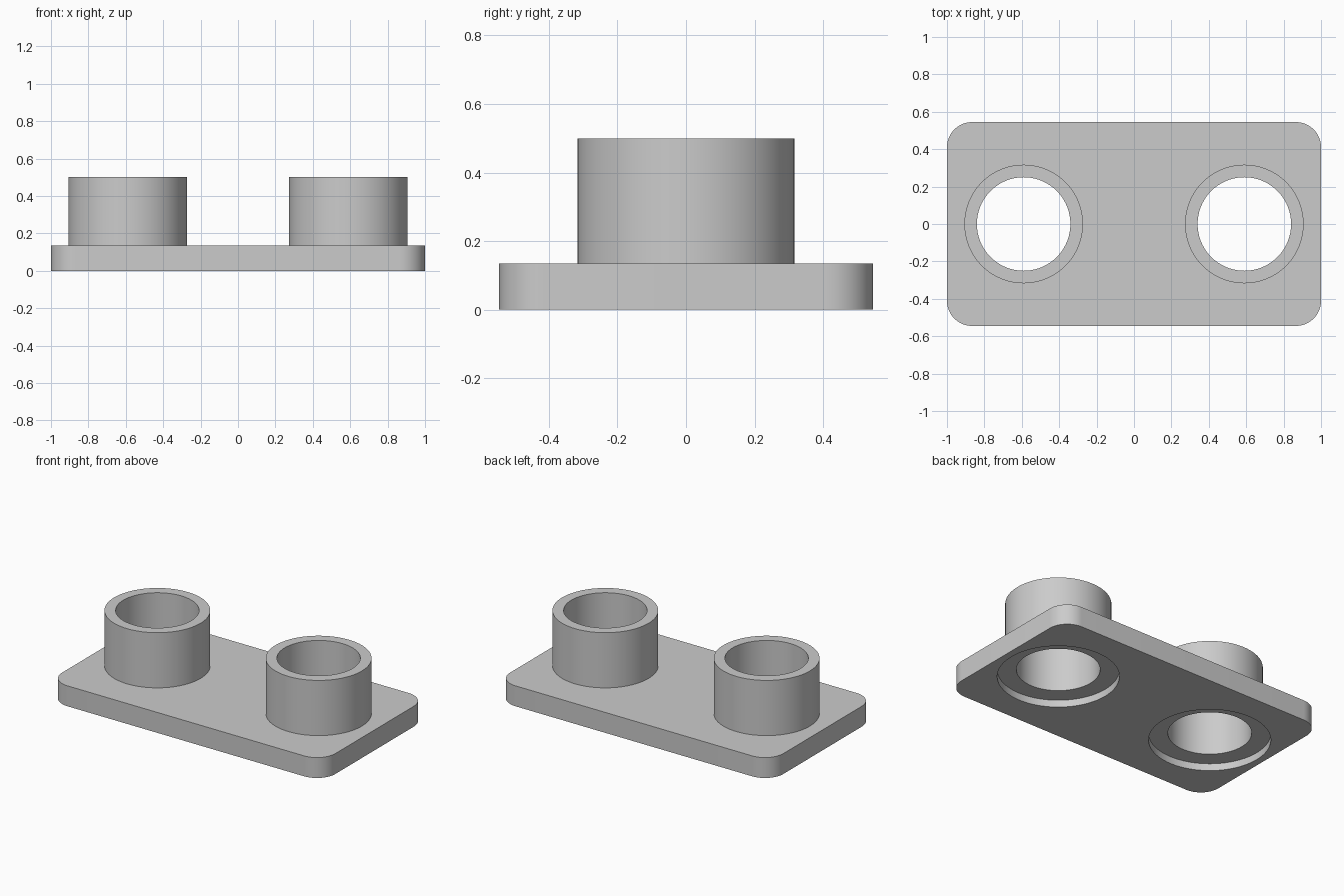
import bpy
import bmesh
import math

PLATE_X, PLATE_Y, PLATE_Z = 2.0, 1.09, 0.135
CORNER_R = 0.135
SOCKET_X, SOCKET_TOP = 0.59, 0.50
OUTER_R, BORE_R = 0.317, 0.25
RECESS_R, RECESS_Z = 0.365, 0.047

default = bpy.data.objects.get("Cube")
if default:
    bpy.data.objects.remove(default, do_unlink=True)

grey = bpy.data.materials.new("plain grey")
grey.use_nodes = True
colour = (0.6, 0.6, 0.6, 1)
grey.diffuse_color = colour
grey.node_tree.nodes["Principled BSDF"].inputs["Base Color"].default_value = colour


def make_object(name, bm):
    mesh = bpy.data.meshes.new(name)
    bm.to_mesh(mesh)
    bm.free()
    mesh.materials.append(grey)
    obj = bpy.data.objects.new(name, mesh)
    bpy.context.collection.objects.link(obj)
    return obj


def cylinder(name, x, radius, z0, z1):
    bm = bmesh.new()
    bmesh.ops.create_cone(bm, cap_ends=True, segments=96, radius1=radius,
                          radius2=radius, depth=z1 - z0)
    bmesh.ops.translate(bm, verts=bm.verts, vec=(x, 0, (z0 + z1) / 2))
    return make_object(name, bm)


def combine(target, tool, operation):
    tool.hide_render = True
    mod = target.modifiers.new(operation.lower(), "BOOLEAN")
    mod.operation = operation
    mod.solver = "EXACT"
    mod.object = tool
    bpy.context.view_layer.objects.active = target
    bpy.ops.object.modifier_apply(modifier=mod.name)
    bpy.data.objects.remove(tool, do_unlink=True)


# Base plate with rounded vertical corners
bm = bmesh.new()
bmesh.ops.create_cube(bm, size=1)
bmesh.ops.scale(bm, verts=bm.verts, vec=(PLATE_X, PLATE_Y, PLATE_Z))
bmesh.ops.translate(bm, verts=bm.verts, vec=(0, 0, PLATE_Z / 2))
uprights = [e for e in bm.edges
            if abs(e.verts[0].co.z - e.verts[1].co.z) > PLATE_Z / 2]
bmesh.ops.bevel(bm, geom=uprights, offset=CORNER_R, segments=16,
                profile=0.5, affect="EDGES")
plate = make_object("socket_plate", bm)

# Raised sockets, through bores and recesses on the underside
for x in (-SOCKET_X, SOCKET_X):
    combine(plate, cylinder("socket", x, OUTER_R, PLATE_Z / 2, SOCKET_TOP), "UNION")
    combine(plate, cylinder("bore_cutter", x, BORE_R, -0.1, 0.6), "DIFFERENCE")
    combine(plate, cylinder("recess_cutter", x, RECESS_R, -0.1, RECESS_Z), "DIFFERENCE")

bpy.ops.object.select_all(action="DESELECT")
plate.select_set(True)
bpy.context.view_layer.objects.active = plate
bpy.ops.object.shade_smooth_by_angle(angle=math.radians(30))
